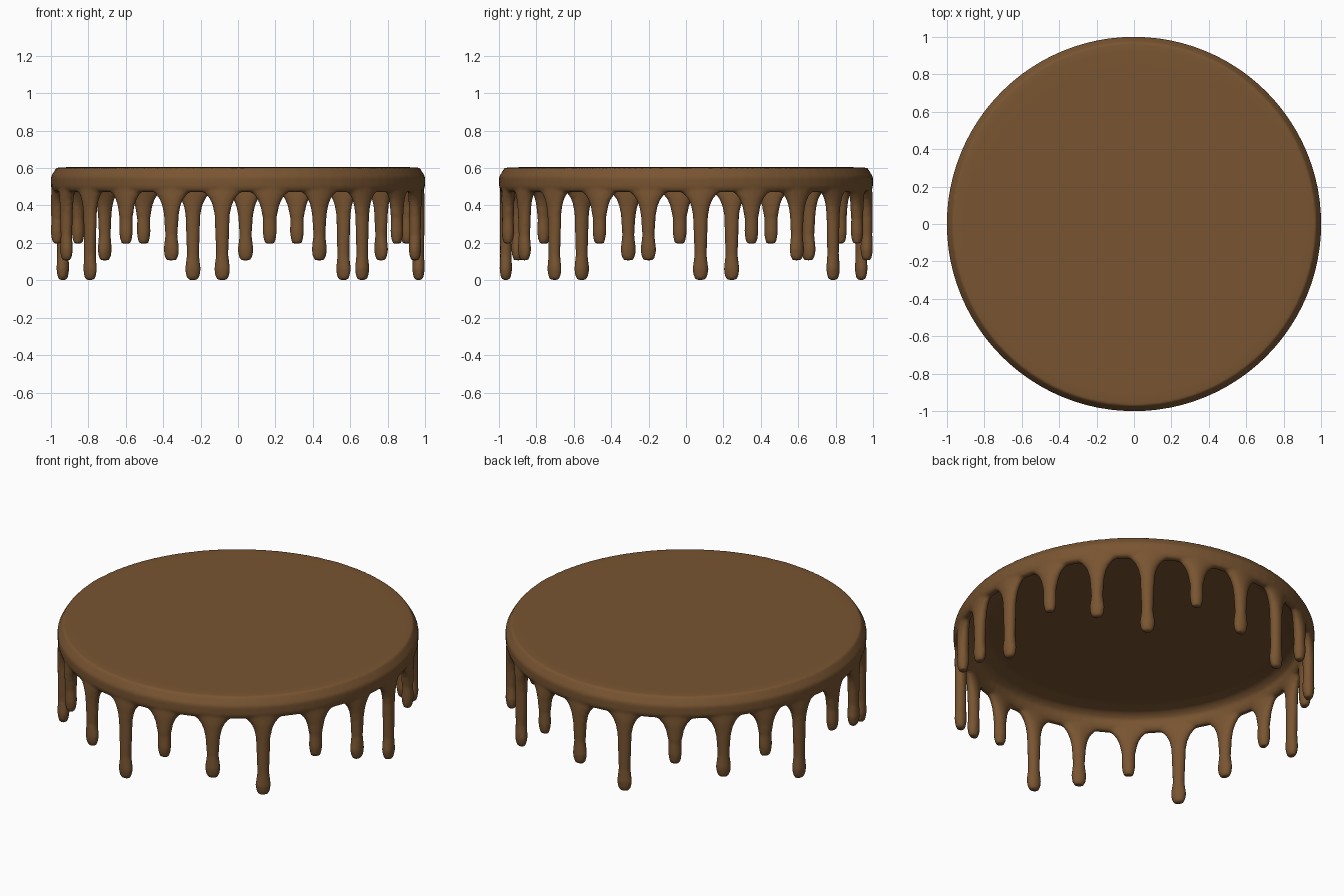
import bpy, bmesh
from math import sin, cos, pi, radians

if "Cube" in bpy.data.objects:
    bpy.data.objects.remove(bpy.data.objects["Cube"])

bm = bmesh.new()


def loft(rings):
    """Skin a list of closed vertex rings and cap both ends."""
    loops = [[bm.verts.new(p) for p in ring] for ring in rings]
    n = len(loops[0])
    for a, b in zip(loops, loops[1:]):
        for i in range(n):
            j = (i + 1) % n
            bm.faces.new((a[i], a[j], b[j], b[i]))
    bm.faces.new(loops[0][::-1])
    bm.faces.new(loops[-1])


# Glaze disc: thin top with a sloped rim and hollow underside
profile = [(0.85, 0.605), (0.93, 0.604), (0.97, 0.601), (1.0, 0.553), (0.999, 0.50),
           (0.988, 0.474), (0.955, 0.470), (0.938, 0.495), (0.93, 0.535), (0.90, 0.558), (0.82, 0.573)]
SEG = 96
loft([[(r * cos(2 * pi * i / SEG), r * sin(2 * pi * i / SEG), z) for i in range(SEG)]
      for r, z in profile])


# Drips: flared where they leave the rim, with a bulb at the tip
def drip(angle, tip):
    a = radians(angle)
    bulb = 0.038 if tip > 0.15 else 0.043
    stem = 0.037 if tip > 0.15 else 0.033
    sections = [(0.535, 0.12, 0.026), (0.49, 0.118, 0.029), (0.465, 0.094, 0.031),
                (0.435, 0.068, 0.033), (0.40, 0.052, 0.033), (0.35, 0.041, 0.033),
                (tip + 0.13, stem, 0.031), (tip + 0.055, bulb, 0.034),
                (tip + 0.02, bulb - 0.005, 0.029), (tip - 0.003, 0.026, 0.021)]
    rings = []
    for z, w, t in sections:
        ring = []
        for k in range(16):
            u = w * cos(2 * pi * k / 16)
            r = 0.967 + t * sin(2 * pi * k / 16)
            b = a + u / 0.967          # wrap the width around the rim
            ring.append((r * sin(b), r * cos(b), z))
        rings.append(ring)
    loft(rings)


# Angles run clockwise from the back; lengths repeat medium, short, long
for i in range(18):
    nudge = 1.5 if i in (8, 9, 10) else 0
    drip(2.4 + 16.6 * i + nudge, (0.11, 0.2, 0.005)[i % 3])
for angle, tip in ((298, 0.2), (312.6, 0.11), (328.6, 0.2), (345.6, 0.005)):
    drip(angle, tip)

bmesh.ops.recalc_face_normals(bm, faces=bm.faces)
mesh = bpy.data.meshes.new("dripping_glaze")
bm.to_mesh(mesh)
bm.free()
glaze = bpy.data.objects.new("dripping_glaze", mesh)
bpy.context.collection.objects.link(glaze)

# Fuse disc and drips into one soft skin
remesh = glaze.modifiers.new("fuse", 'REMESH')
remesh.mode = 'VOXEL'
remesh.voxel_size = 0.010
remesh.use_smooth_shade = True
soften = glaze.modifiers.new("soften", 'SMOOTH')
soften.factor = 0.5
soften.iterations = 3

mat = bpy.data.materials.new("brown_glaze")
mat.diffuse_color = (0.19, 0.09, 0.031, 1)
mat.use_nodes = True
mat.node_tree.nodes["Principled BSDF"].inputs["Base Color"].default_value = mat.diffuse_color
mesh.materials.append(mat)
